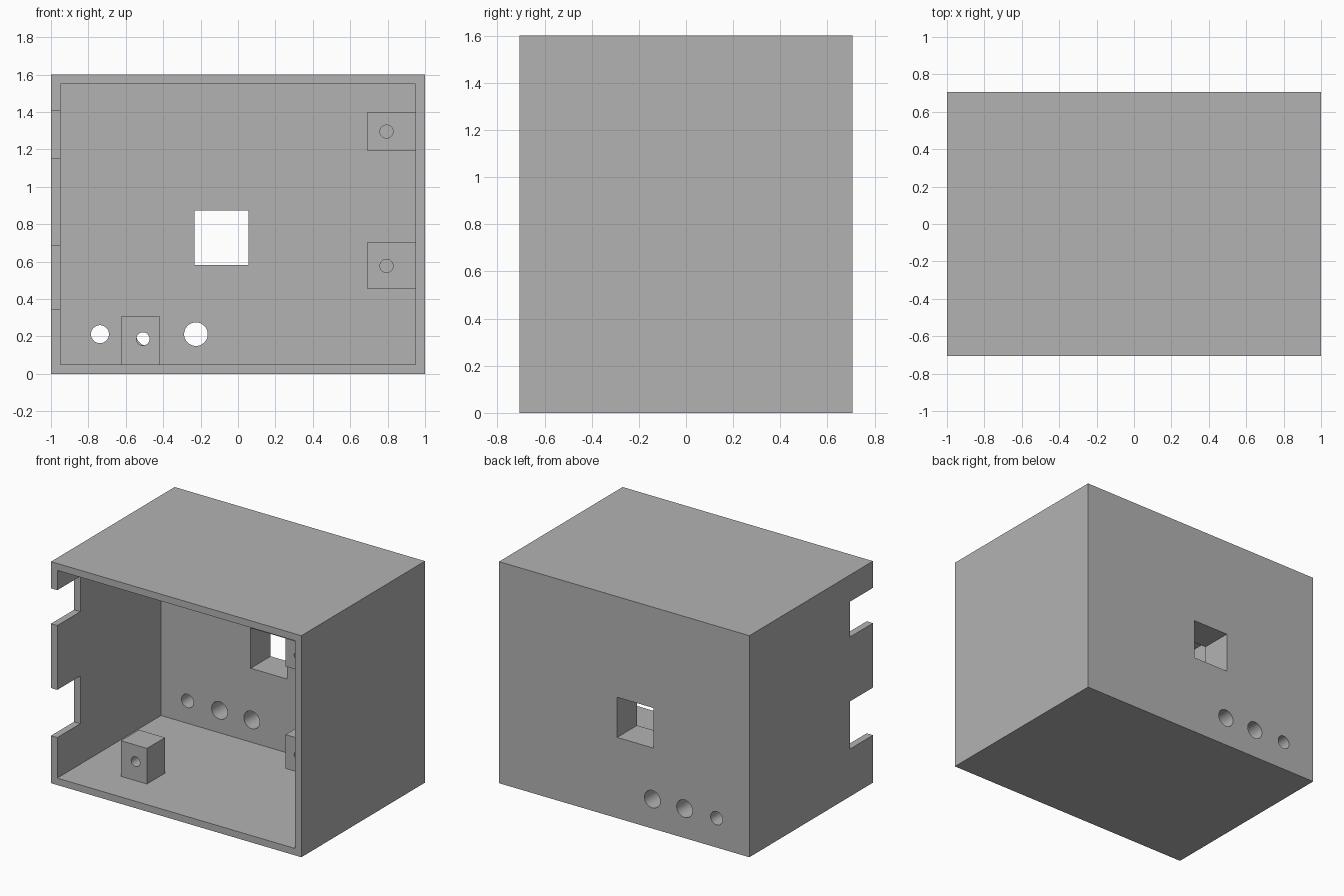
import bpy
from math import pi

cube = bpy.data.objects.get("Cube")
if cube:
    bpy.data.objects.remove(cube, do_unlink=True)

# Single flat colour
grey = bpy.data.materials.new("plain_grey")
grey.use_nodes = True
colour = (0.45, 0.45, 0.45, 1)
grey.diffuse_color = colour
grey.node_tree.nodes["Principled BSDF"].inputs["Base Color"].default_value = colour

HALF_Y, HEIGHT, WALL = 0.705, 1.6, 0.05
BACK = 0.478       # inner face of the thick back wall
RECESS = -0.443    # front of the screw blocks and depth of the notches
BLOCK_DEPTH = 0.205


def box(name, x, y, z):
    """Box from three (low, high) ranges."""
    bpy.ops.mesh.primitive_cube_add(size=1, location=[sum(r) / 2 for r in (x, y, z)])
    ob = bpy.context.object
    ob.name = name
    ob.scale = [r[1] - r[0] for r in (x, y, z)]
    bpy.ops.object.transform_apply(location=True, scale=True)
    return ob


def drill(name, x, z, radius, y):
    """Round cutter running along y."""
    bpy.ops.mesh.primitive_cylinder_add(
        vertices=48, radius=radius, depth=y[1] - y[0],
        location=(x, sum(y) / 2, z), rotation=(pi / 2, 0, 0))
    ob = bpy.context.object
    ob.name = name
    bpy.ops.object.transform_apply(location=True, rotation=True)
    return ob


def cut(target, cutters):
    """Subtract the cutters, then remove them."""
    for c in cutters:
        c.hide_render = True
        mod = target.modifiers.new("cut", "BOOLEAN")
        mod.operation, mod.solver, mod.object = "DIFFERENCE", "EXACT", c
    bpy.ops.object.select_all(action="DESELECT")
    target.select_set(True)
    bpy.context.view_layer.objects.active = target
    for mod in list(target.modifiers):
        bpy.ops.object.modifier_apply(modifier=mod.name)
    for c in cutters:
        bpy.data.objects.remove(c, do_unlink=True)
    target.data.materials.clear()
    target.data.materials.append(grey)
    bpy.ops.object.shade_smooth_by_angle(angle=pi / 6)


# Open-fronted case with a thick back
case = box("case", (-1, 1), (-HALF_Y, HALF_Y), (0, HEIGHT))
through = (BACK - 0.1, HALF_Y + 0.1)
cutters = [
    box("cavity", (-1 + WALL, 1 - WALL), (-1, BACK), (WALL, HEIGHT - WALL)),
    box("window", (-0.233, 0.056), through, (0.583, 0.873)),
]
# Notches in the front edge of one side wall
for low, high in ((1.152, 1.407), (0.343, 0.687)):
    cutters.append(box("notch", (-1.1, -0.9), (-1, RECESS), (low, high)))
# Row of round holes in the back
for x, radius in ((-0.738, 0.048), (-0.482, 0.063), (-0.225, 0.063)):
    cutters.append(drill("hole", x, 0.212, radius, through))
cut(case, cutters)

# Screw blocks, each with a round hole from front to back
blocks = (
    ("floor_screw_block", (-0.626, -0.417), (WALL - 0.01, 0.307), -0.508, 0.187),
    ("upper_screw_block", (0.69, 1 - WALL + 0.01), (1.195, 1.398), 0.794, 1.295),
    ("lower_screw_block", (0.69, 1 - WALL + 0.01), (0.457, 0.703), 0.794, 0.577),
)
for name, x, z, hole_x, hole_z in blocks:
    block = box(name, x, (RECESS, RECESS + BLOCK_DEPTH), z)
    cut(block, [drill("screw_hole", hole_x, hole_z, 0.035, (-0.6, 0))])
